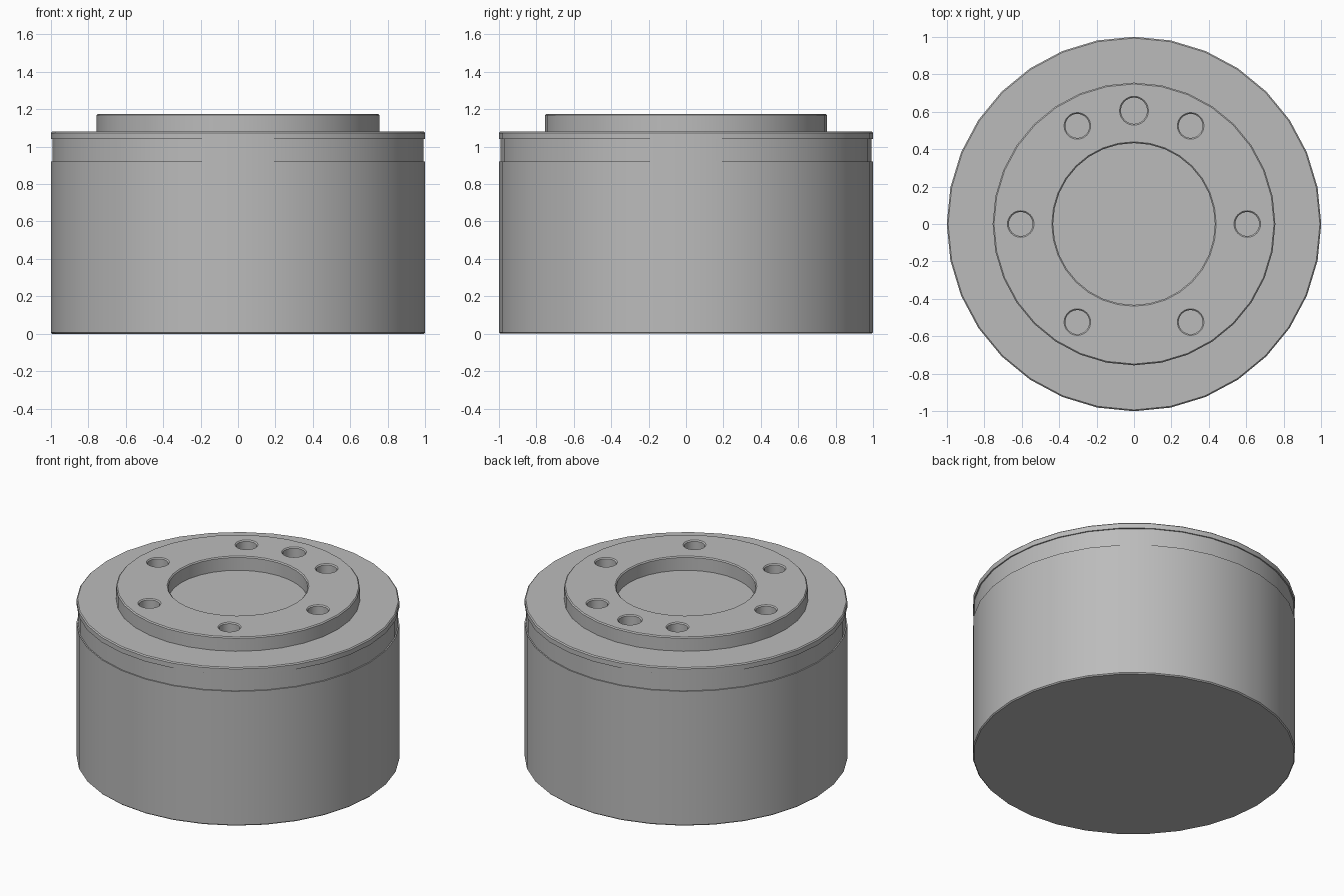
import bpy, bmesh, math

cube = bpy.data.objects.get("Cube")
if cube:
    bpy.data.objects.remove(cube, do_unlink=True)

grey = bpy.data.materials.new("metal_grey")
grey.use_nodes = True
COLOUR = (0.5, 0.5, 0.5, 1)
grey.diffuse_color = COLOUR
grey.node_tree.nodes["Principled BSDF"].inputs["Base Color"].default_value = COLOUR

SIDES = 32
C = 0.007           # chamfer width
TOP, DECK = 1.175, 1.08


def lathe(name, profile, centre=(0, 0), closed=False):
    """Turn (radius, z) points around a vertical axis; open ends are capped."""
    bm = bmesh.new()
    rings = []
    for r, z in profile:
        rings.append([bm.verts.new((centre[0] + r * math.cos(math.tau * i / SIDES),
                                    centre[1] + r * math.sin(math.tau * i / SIDES), z))
                      for i in range(SIDES)])
    pairs = list(zip(rings, rings[1:]))
    if closed:
        pairs.append((rings[-1], rings[0]))
    else:
        bm.faces.new(rings[0])
        bm.faces.new(rings[-1])
    for a, b in pairs:
        for i in range(SIDES):
            j = (i + 1) % SIDES
            bm.faces.new((a[i], a[j], b[j], b[i]))
    bmesh.ops.recalc_face_normals(bm, faces=bm.faces)
    mesh = bpy.data.meshes.new(name)
    bm.to_mesh(mesh)
    bm.free()
    mesh.materials.append(grey)
    obj = bpy.data.objects.new(name, mesh)
    bpy.context.collection.objects.link(obj)
    return obj


def activate(obj):
    bpy.ops.object.select_all(action='DESELECT')
    obj.select_set(True)
    bpy.context.view_layer.objects.active = obj


# Drum with chamfered rims and a shallow groove near the top
G = 0.992
body = lathe("drum_body", [
    (1 - C, 0), (1, C), (1, 0.92), (G, 0.92), (G, 1.04), (1, 1.04),
    (1, DECK - C), (1 - C, DECK)])

# Raised flange ring, slightly sunk into the drum
R_IN, R_OUT = 0.432, 0.755
flange = lathe("flange_ring", [
    (R_IN, DECK - 0.01), (R_OUT, DECK - 0.01), (R_OUT, TOP - C),
    (R_OUT - C, TOP), (R_IN + C, TOP), (R_IN, TOP - C)], closed=True)

# Six bolt holes on a circle plus a wider locating hole at the back
holes = [(60 * k, 0.064) for k in range(6)] + [(90, 0.07)]
for angle, r in holes:
    a = math.radians(angle)
    cutter = lathe("hole_cutter", [
        (r, DECK - 0.05), (r, TOP - C), (r + C, TOP), (r + C, TOP + 0.05)],
        centre=(0.605 * math.cos(a), 0.605 * math.sin(a)))
    cutter.hide_render = True
    activate(flange)
    cut = flange.modifiers.new("hole", 'BOOLEAN')
    cut.operation = 'DIFFERENCE'
    cut.solver = 'EXACT'
    cut.object = cutter
    bpy.ops.object.modifier_apply(modifier=cut.name)
    bpy.data.objects.remove(cutter, do_unlink=True)

# Smooth round walls, keep rims sharp
for obj in (body, flange):
    activate(obj)
    bpy.ops.object.shade_smooth_by_angle(angle=math.radians(30))
